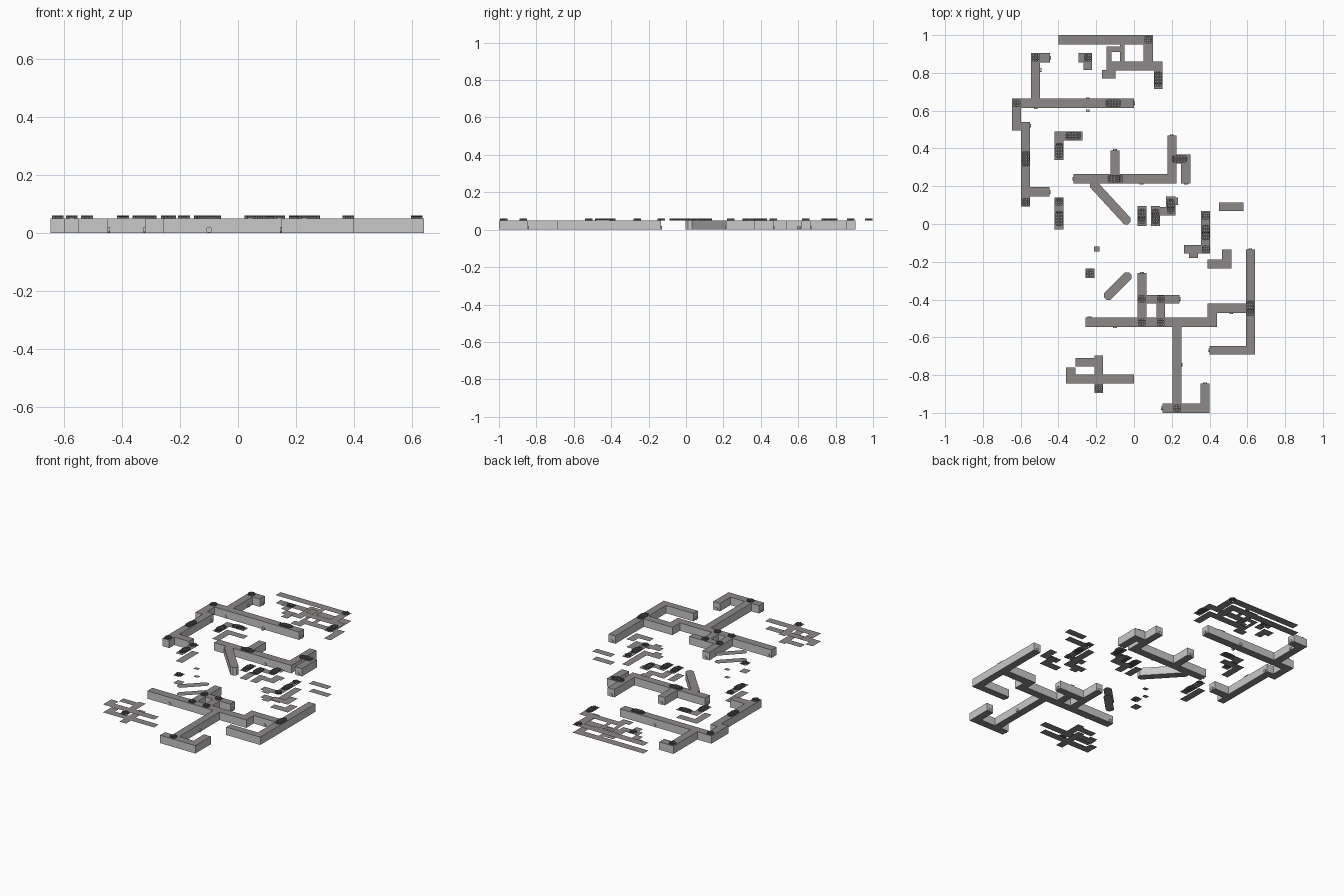
import bpy, bmesh, math
from mathutils import Vector, Matrix

if "Cube" in bpy.data.objects:
    bpy.data.objects.remove(bpy.data.objects["Cube"])

H = 0.05  # wall height


def mat(name, c):
    m = bpy.data.materials.new(name)
    m.diffuse_color = (*c, 1)
    m.use_nodes = True
    m.node_tree.nodes["Principled BSDF"].inputs["Base Color"].default_value = m.diffuse_color
    return m


CAP = mat("warm grey cap", (0.27, 0.25, 0.25))
SIDE = mat("light grey side", (0.58, 0.58, 0.58))
GRILLE = mat("dark grille", (0.17, 0.16, 0.16))


def finish(name, bm, mats):
    me = bpy.data.meshes.new(name)
    bm.to_mesh(me)
    bm.free()
    for m in mats:
        me.materials.append(m)
    ob = bpy.data.objects.new(name, me)
    bpy.context.collection.objects.link(ob)


# vent openings: (x, y, half width, half length)
R = 0.02
ROUND = lambda x, y: (x, y, R, R)
TALL = lambda x, y: (x, y, R, 0.042)
WIDE = lambda x, y: (x, y, 0.042, R)


def corridor(name, rects, vents=(), walled=True):
    """Union of rectangles: caps at floor and top, optional side walls, vent holes on top."""
    holes = [(x - a * .85, y - b * .85, x + a * .85, y + b * .85) for x, y, a, b in vents]
    xs = sorted({round(v, 4) for r in list(rects) + holes for v in (r[0], r[2])})
    ys = sorted({round(v, 4) for r in list(rects) + holes for v in (r[1], r[3])})

    def inside(i, j, group):
        if not (0 <= i < len(xs) - 1 and 0 <= j < len(ys) - 1):
            return False
        x, y = (xs[i] + xs[i + 1]) / 2, (ys[j] + ys[j + 1]) / 2
        return any(r[0] < x < r[2] and r[1] < y < r[3] for r in group)

    bm, cache = bmesh.new(), {}

    def face(pts, m):
        vs = []
        for p in pts:
            if p not in cache:
                cache[p] = bm.verts.new(p)
            vs.append(cache[p])
        bm.faces.new(vs).material_index = m

    for i in range(len(xs) - 1):
        for j in range(len(ys) - 1):
            if not inside(i, j, rects):
                continue
            c = [(xs[i], ys[j]), (xs[i + 1], ys[j]), (xs[i + 1], ys[j + 1]), (xs[i], ys[j + 1])]
            if not inside(i, j, holes):
                face([(*p, H) for p in c], 0)
            face([(*p, 0) for p in reversed(c)], 0)
            if walled:
                for k, (di, dj) in enumerate([(0, -1), (1, 0), (0, 1), (-1, 0)]):
                    if not inside(i + di, j + dj, rects):
                        a, b = c[k], c[(k + 1) % 4]
                        face([(*a, 0), (*b, 0), (*b, H), (*a, H)], 1)
    finish(name, bm, [CAP, SIDE])
    if vents:
        grilles(name + "_grilles", vents)


def grilles(name, vents):
    """Crossed slats, rising slightly towards the middle and clipped to a rounded outline."""
    bm = bmesh.new()
    for x, y, a, b in vents:
        for axis in (0, 1):
            h, l = (a, b) if axis == 0 else (b, a)
            n = round(h / 0.0085)
            for k in range(-n, n + 1):
                off = k * h / n * 0.92
                over = max(0, abs(off) - (h - R))
                half = l - R + math.sqrt(max(R * R - over * over, 1e-6))
                top = 0.004 + 0.005 * (1 - (off / h) ** 2)
                pos = Vector((x + off, y, H + top / 2)) if axis == 0 else Vector((x, y + off, H + top / 2))
                size = (0.003, 2 * half, top) if axis == 0 else (2 * half, 0.003, top)
                bmesh.ops.create_cube(bm, size=1, matrix=Matrix.Translation(pos) @ Matrix.Diagonal((*size, 1)))
    finish(name, bm, [GRILLE])


def diagonal(name, p, q, walled, w=0.024):
    """Slanted corridor with chamfered ends."""
    p, q = Vector(p), Vector(q)
    d = (q - p).normalized()
    n = Vector((-d.y, d.x))
    out = [p - n * w, q - n * w, q + d * w * .6 - n * w * .4, q + d * w * .6 + n * w * .4,
           q + n * w, p + n * w, p - d * w * .6 + n * w * .4, p - d * w * .6 - n * w * .4]
    bm = bmesh.new()
    lo = [bm.verts.new((v.x, v.y, 0)) for v in out]
    hi = [bm.verts.new((v.x, v.y, H)) for v in out]
    bm.faces.new(hi)
    bm.faces.new(lo[::-1])
    if walled:
        for i in range(8):
            j = (i + 1) % 8
            bm.faces.new((lo[i], lo[j], hi[j], hi[i])).material_index = 1
    finish(name, bm, [CAP, SIDE])


# full-height corridors
corridor("upper_left_corridor", [
    (-.645, .615, 0, .665), (-.545, .64, -.497, .905), (-.545, .855, -.445, .905),
    (-.645, .495, -.597, .665), (-.597, .093, -.55, .54), (-.597, .145, -.447, .195)],
    [ROUND(-.52, .88), ROUND(-.62, .64), TALL(-.573, .345), ROUND(-.573, .117), WIDE(-.11, .64)])
corridor("middle_corridor", [
    (-.32, .215, .225, .265), (.178, .215, .225, .468), (.2, .32, .3, .368),
    (.25, .215, .3, .368), (-.124, .24, -.077, .39)],
    [WIDE(-.1, .24), WIDE(.24, .344)])
corridor("lower_corridor", [
    (-.257, -.545, .44, -.495), (.39, -.545, .44, -.42), (.39, -.47, .64, -.42),
    (.592, -.69, .64, -.135), (.4, -.69, .64, -.645), (.205, -1, .252, -.52),
    (.15, -1, .4, -.95), (.352, -1, .4, -.845), (.018, -.52, .065, -.26),
    (.118, -.52, .165, -.375), (.018, -.42, .24, -.375)],
    [ROUND(.042, -.397), ROUND(.142, -.397), ROUND(.042, -.52), ROUND(.142, -.52),
     ROUND(.228, -.975), TALL(.616, -.445)])
diagonal("middle_diagonal", (-.215, .21), (-.035, .015), True)

# open-sided corridors: floor and top sheets only
corridor("upper_room", [
    (-.4, .95, .1, 1), (.05, .82, .1, 1), (-.145, .812, .152, .86), (.105, .715, .152, .86),
    (-.145, .77, -.098, .86), (-.17, .77, -.098, .815), (-.145, .86, -.12, .94),
    (-.145, .91, -.05, .94), (-.075, .86, -.05, .95)],
    [ROUND(.076, .976), TALL(.128, .767)], False)
corridor("upper_stub", [(-.295, .855, -.222, .905), (-.268, .815, -.222, .905)],
         [ROUND(-.245, .88)], False)
corridor("left_elbow", [(-.42, .34, -.372, .49), (-.42, .443, -.272, .49)],
         [TALL(-.396, .39), WIDE(-.322, .467)], False)
corridor("left_strip", [(-.42, -.03, -.372, .14)], [ROUND(-.396, .118), TALL(-.396, .03)], False)
corridor("centre_strip", [(.018, -.01, .065, .095)], [TALL(.042, .042)], False)
corridor("centre_steps", [(.09, -.01, .138, .095), (.09, .045, .22, .09), (.17, .045, .22, .145),
                          (.17, .1, .232, .14)], [TALL(.114, .04), TALL(.195, .095)], False)
corridor("right_strip", [(.45, .07, .58, .115)], [], False)
corridor("right_elbow", [(.355, -.155, .402, .07), (.265, -.155, .402, -.11), (.29, -.18, .338, -.11)],
         [TALL(.379, -.045), ROUND(.379, -.133), ROUND(.379, .042)], False)
corridor("right_corner", [(.39, -.235, .515, -.188), (.465, -.235, .515, -.135)], [], False)
corridor("small_tile", [(-.213, -.145, -.183, -.12)], [], False)
corridor("vent_tile", [(-.258, -.285, -.21, -.235)], [ROUND(-.234, -.26)], False)
corridor("lower_left_room", [
    (-.36, -.845, 0, -.797), (-.36, -.845, -.31, -.76), (-.31, -.755, -.163, -.71),
    (-.21, -.895, -.163, -.695)], [ROUND(-.186, -.87)], False)
diagonal("small_diagonal", (-.142, -.385), (-.03, -.273), False)

# small round-topped doorways on the walls: x, y, 1 if facing along y
bm = bmesh.new()
for x, y, along_y in [
        (0, .64, 0), (-.445, .88, 0), (-.497, .815, 0), (-.447, .17, 0), (-.55, .52, 0),
        (-.245, .665, 1), (-.245, .6, 1), (-.52, .615, 1), (-.32, .24, 0), (-.1, .39, 1),
        (.04, .215, 1), (.2, .468, 1), (.275, .215, 1), (-.235, -.495, 1), (-.1, -.545, 1),
        (.24, -.397, 0), (.042, -.26, 1), (.252, -.745, 0), (.15, -.975, 0), (.376, -.845, 1),
        (.4, -.668, 0), (.616, -.135, 1), (.515, -.47, 1)]:
    rot = Matrix.Rotation(math.pi / 2, 4, 'X' if along_y else 'Y')
    bmesh.ops.create_cone(bm, cap_ends=True, segments=12, radius1=.01, radius2=.01, depth=.012,
                          matrix=Matrix.Translation((x, y, .0105)) @ rot)
finish("doorways", bm, [SIDE])
